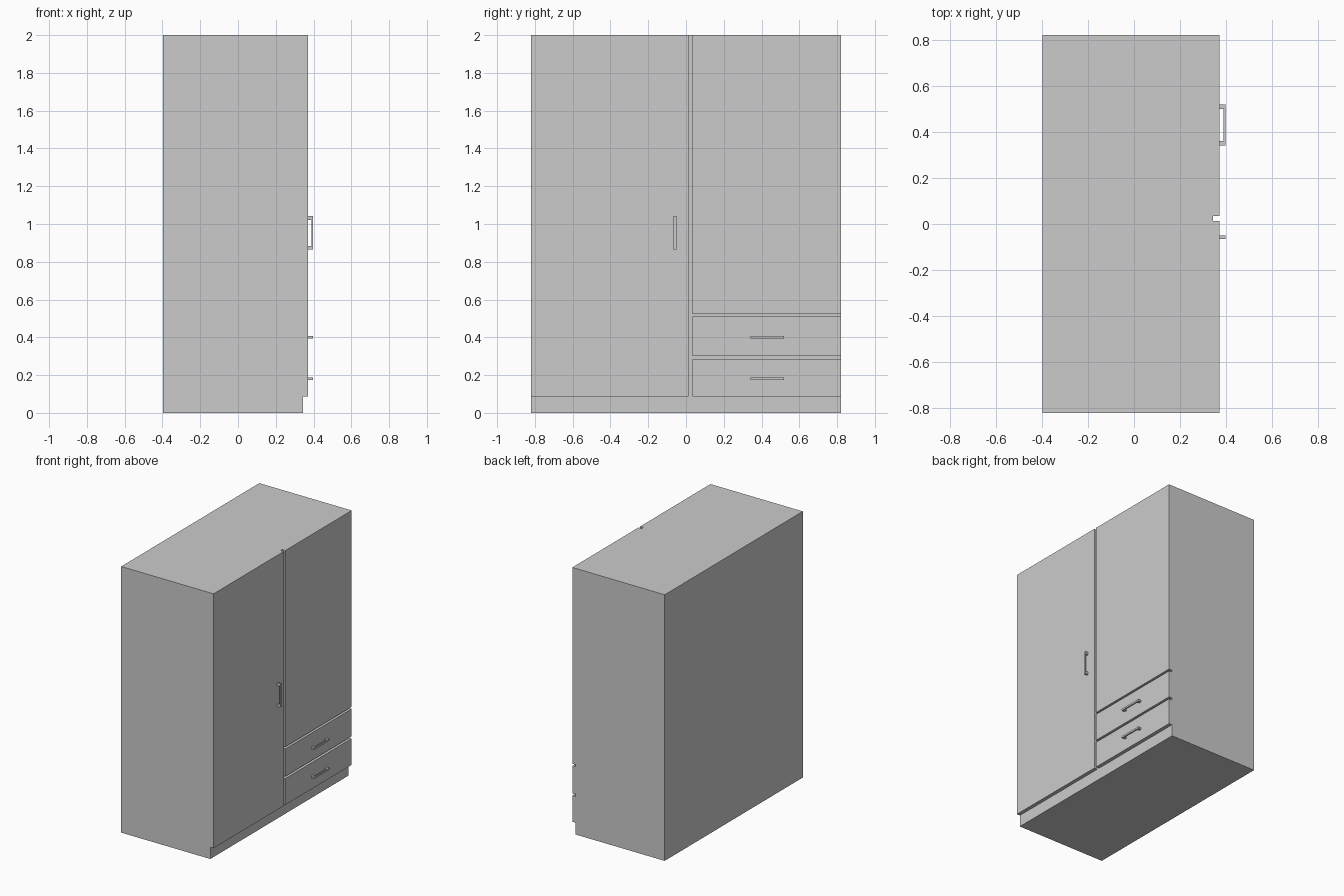
import bpy, bmesh

if "Cube" in bpy.data.objects:
    bpy.data.objects.remove(bpy.data.objects["Cube"])

BACK, CASE, FACE, GRIP = -0.397, 0.344, 0.371, 0.397
HALF_W, TOP, PLINTH = 0.82, 2.0, 0.088


def finish(name, bm):
    bmesh.ops.recalc_face_normals(bm, faces=bm.faces[:])
    mesh = bpy.data.meshes.new(name)
    bm.to_mesh(mesh)
    bm.free()
    obj = bpy.data.objects.new(name, mesh)
    bpy.context.collection.objects.link(obj)
    return obj


def box(name, x, y, z):
    bm = bmesh.new()
    bmesh.ops.create_cube(bm, size=1)
    for v in bm.verts:
        v.co = [(a[0] + a[1]) / 2 + c * (a[1] - a[0]) for a, c in zip((x, y, z), v.co)]
    return finish(name, bm)


def handle(name, y, z, vertical=False):
    """U-shaped pull: a profile extruded across its thickness."""
    length, thick, post, bar = 0.178, 0.014, 0.02, 0.008
    h, i = length / 2, length / 2 - post
    profile = [(FACE, -h), (GRIP, -h), (GRIP, h), (FACE, h),
               (FACE, i), (GRIP - bar, i), (GRIP - bar, -i), (FACE, -i)]
    bm = bmesh.new()
    face = bm.faces.new([bm.verts.new((px, s, -thick / 2)) for px, s in profile])
    new = bmesh.ops.extrude_face_region(bm, geom=[face])["geom"]
    bmesh.ops.translate(bm, vec=(0, 0, thick),
                        verts=[v for v in new if isinstance(v, bmesh.types.BMVert)])
    for v in bm.verts:
        s, t = v.co.y, v.co.z
        v.co.y, v.co.z = (y + t, z + s) if vertical else (y + s, z + t)
    return finish(name, bm)


# Cabinet body, including the recessed plinth
box("carcass", (BACK, CASE), (-HALF_W, HALF_W), (0, TOP))

# Tall door and the shorter door above the drawers
box("tall_door", (CASE, FACE), (-HALF_W, 0.014), (PLINTH, TOP))
box("short_door", (CASE, FACE), (0.034, HALF_W), (0.524, TOP))
handle("tall_door_handle", -0.058, 0.953, vertical=True)

# Two drawers with horizontal pulls
drawers = {"lower": (PLINTH, 0.286, 0.181), "upper": (0.302, 0.509, 0.4)}
for level, (z0, z1, grip_z) in drawers.items():
    box(level + "_drawer_front", (CASE, FACE), (0.034, HALF_W), (z0, z1))
    handle(level + "_drawer_handle", 0.43, grip_z)
